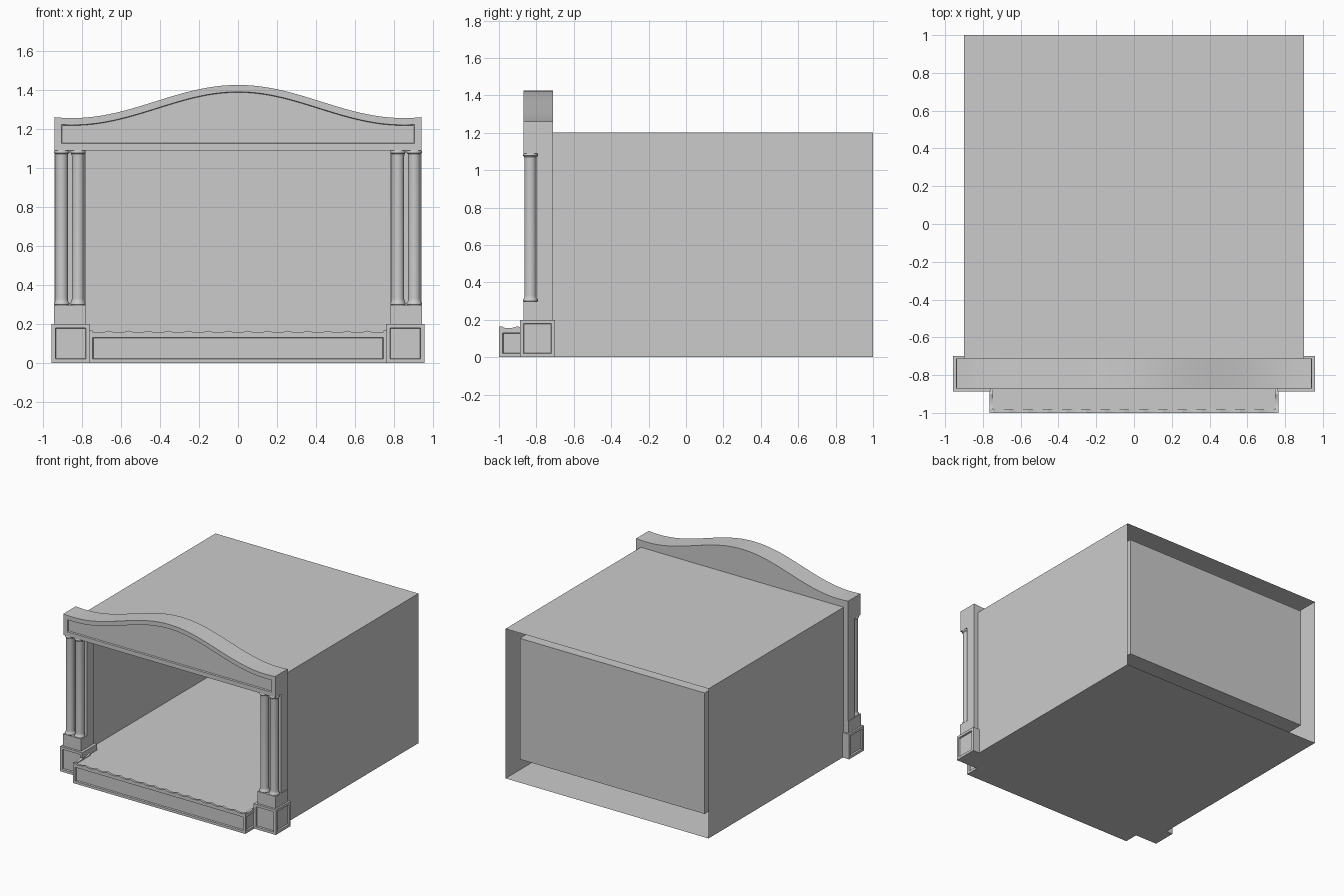
import bpy, bmesh, math
from mathutils import Vector

if "Cube" in bpy.data.objects:
    bpy.data.objects.remove(bpy.data.objects["Cube"])


def finish(bm, name, smooth=False, recalc=True):
    if recalc:
        bmesh.ops.recalc_face_normals(bm, faces=bm.faces)
    me = bpy.data.meshes.new(name)
    bm.to_mesh(me)
    bm.free()
    ob = bpy.data.objects.new(name, me)
    bpy.context.collection.objects.link(ob)
    if smooth:
        bpy.ops.object.select_all(action='DESELECT')
        ob.select_set(True)
        bpy.context.view_layer.objects.active = ob
        bpy.ops.object.shade_smooth_by_angle(angle=math.radians(35))
    return ob


def facing(bm, direction):
    d = Vector(direction)
    return [f for f in bm.faces if f.normal.dot(d) > 0.99]


def sink_panel(bm, direction, border, depth=0.012):
    faces = facing(bm, direction)
    bmesh.ops.inset_individual(bm, faces=faces, thickness=border, use_even_offset=True)
    bmesh.ops.inset_individual(bm, faces=faces, thickness=0.003, depth=-depth, use_even_offset=True)


def box_mesh(x0, x1, y0, y1, z0, z1):
    bm = bmesh.new()
    bmesh.ops.create_cube(bm, size=1)
    for v in bm.verts:
        v.co = ((x0 + x1) / 2 + v.co.x * (x1 - x0),
                (y0 + y1) / 2 + v.co.y * (y1 - y0),
                (z0 + z1) / 2 + v.co.z * (z1 - z0))
    bm.normal_update()
    return bm


def box(name, dims, panels=(), border=0.02, remove=(), flip=False):
    bm = box_mesh(*dims)
    for d in panels:
        sink_panel(bm, d, border)
    for d in remove:
        bmesh.ops.delete(bm, geom=facing(bm, d), context='FACES')
    if flip:
        bmesh.ops.reverse_faces(bm, faces=bm.faces)
    return finish(bm, name, recalc=False)


def extrude_profile(points, thickness):
    # closed outline of 3D points pushed along a vector
    bm = bmesh.new()
    face = bm.faces.new([bm.verts.new(p) for p in points])
    res = bmesh.ops.extrude_face_region(bm, geom=[face], use_keep_orig=True)
    bmesh.ops.translate(bm, vec=thickness,
                        verts=[g for g in res['geom'] if isinstance(g, bmesh.types.BMVert)])
    bmesh.ops.recalc_face_normals(bm, faces=bm.faces)
    bm.normal_update()
    return bm


def lathe(name, profile, x, y, steps=24):
    bm = bmesh.new()
    vs = [bm.verts.new((x + r, y, z)) for r, z in profile]
    es = [bm.edges.new(p) for p in zip(vs, vs[1:])]
    bmesh.ops.spin(bm, geom=vs + es, cent=(x, y, 0), axis=(0, 0, 1),
                   angle=math.tau, steps=steps)
    bmesh.ops.remove_doubles(bm, verts=bm.verts, dist=1e-5)
    return finish(bm, name, smooth=True)


def scallop_rim(name, start, end, count, thickness):
    # low strip whose top edge is a row of shallow scoops
    a, b = Vector(start), Vector(end)
    pts = [a, b]
    n = count * 8
    for i in range(n, -1, -1):
        p = a.lerp(b, i / n)
        p.z += 0.015 - 0.01 * abs(math.sin(math.pi * count * i / n))
        pts.append(p)
    return finish(extrude_profile(pts, thickness), name)


FRONT, BACK, LEFT, RIGHT = (0, -1, 0), (0, 1, 0), (-1, 0, 0), (1, 0, 0)

# outer stage house, open at both ends
box("outer_house", (-0.9, 0.9, -0.72, 1.0, 0, 1.2), remove=(FRONT, BACK))
# inner room with back wall, open to the audience
box("stage_room", (-0.82, 0.82, -0.72, 0.935, 0.15, 1.12), remove=(FRONT,), flip=True)

# curved header with sunken panel
n = 48
top = []
for i in range(n + 1):
    x = 0.94 - 1.88 * i / n
    top.append((x, -0.87, 1.34 + 0.085 * math.cos(math.pi * x / 0.85)))
bm = extrude_profile([(-0.94, -0.87, 1.09), (0.94, -0.87, 1.09)] + top, (0, 0.158, 0))
sink_panel(bm, FRONT, 0.035)
finish(bm, "header", smooth=True)

# front platform and its scalloped rim
box("platform", (-0.765, 0.765, -1.0, -0.71, 0, 0.15), panels=(FRONT, LEFT, RIGHT))
scallop_rim("front_rim", (-0.765, -1.0, 0.15), (0.765, -1.0, 0.15), 15, (0, 0.018, 0))

# column shape: base roll, shaft, cap roll
profile = [(0, 0.295), (0.035, 0.295), (0.039, 0.299), (0.039, 0.307), (0.036, 0.312),
           (0.033, 0.316), (0.032, 0.33), (0.032, 1.06), (0.033, 1.07), (0.036, 1.073),
           (0.039, 1.077), (0.039, 1.086), (0.035, 1.092), (0, 1.092)]

for side, s in (("left", -1), ("right", 1)):
    def span(a, b):
        return tuple(sorted((s * a, s * b)))
    # pedestal, block and pilaster behind the columns
    box(side + "_pedestal", span(0.76, 0.957) + (-0.888, -0.7, 0, 0.2),
        panels=(FRONT, (s, 0, 0)))
    box(side + "_column_block", span(0.782, 0.943) + (-0.87, -0.712, 0.2, 0.297))
    box(side + "_pilaster", span(0.782, 0.94) + (-0.795, -0.712, 0.297, 1.09))
    # paired columns
    lathe(side + "_inner_column", profile, s * 0.82, -0.832)
    lathe(side + "_outer_column", profile, s * 0.904, -0.832)
    # side rim of the platform
    scallop_rim(side + "_rim", (s * 0.765, -1.0, 0.15), (s * 0.765, -0.8, 0.15), 2,
                (-s * 0.018, 0, 0))
